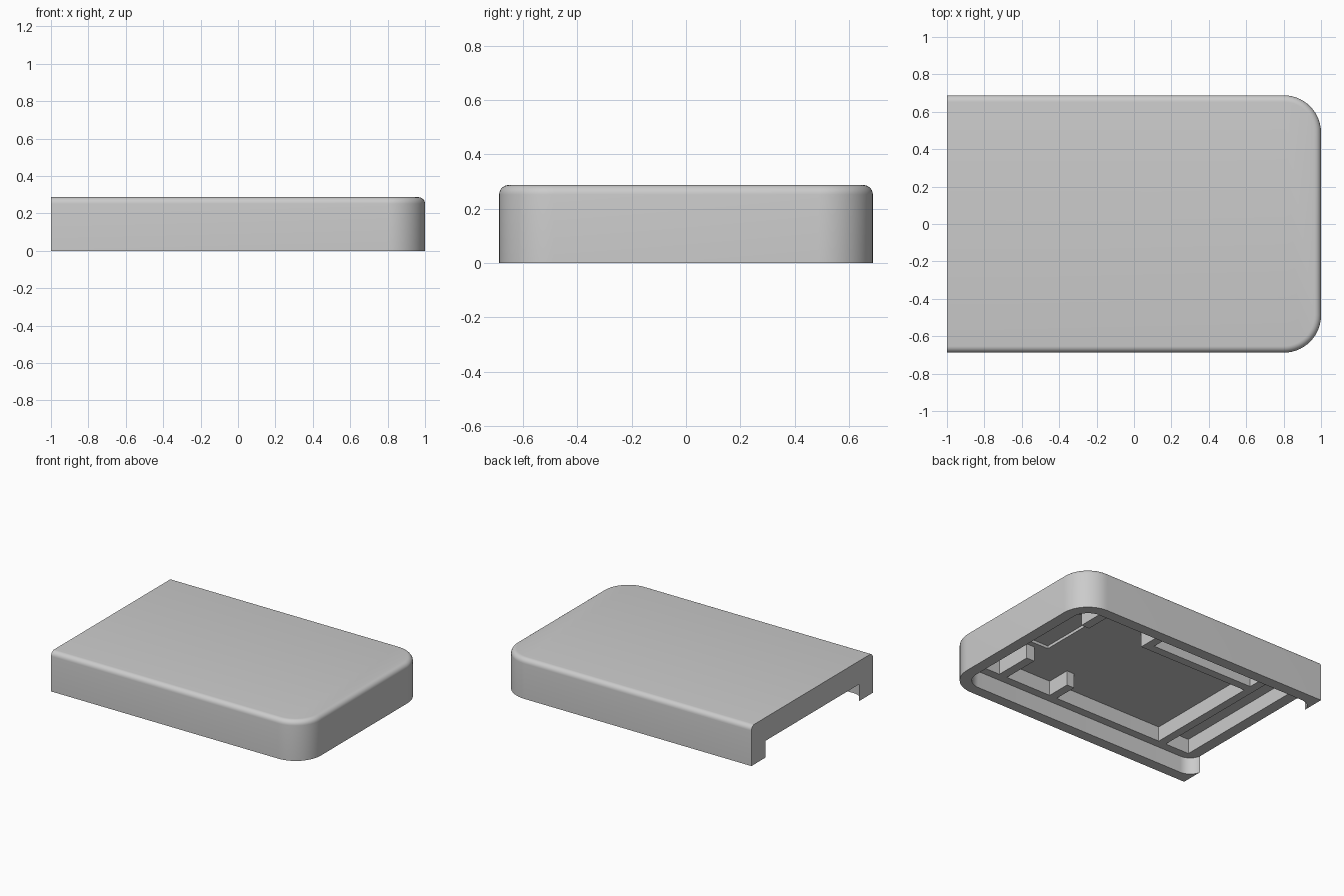
import bpy
import bmesh
from math import cos, sin, pi, radians

cube = bpy.data.objects.get("Cube")
if cube:
    bpy.data.objects.remove(cube)

HALF_WIDTH, HEIGHT = 0.688, 0.287
LEDGE, CEILING = 0.12, 0.225      # undersides of the ribs and of the roof

grey = bpy.data.materials.new("plain grey")
grey.use_nodes = True
grey.diffuse_color = (0.6, 0.6, 0.6, 1)
grey.node_tree.nodes["Principled BSDF"].inputs["Base Color"].default_value = (0.6, 0.6, 0.6, 1)


def outline(x0, x1, y0, y1, r_left, r_right, steps=14):
    """Counter-clockwise rectangle with separate left and right corner radii."""
    corners = [(x1, y1, -1, -1, r_right), (x0, y1, 1, -1, r_left),
               (x0, y0, 1, 1, r_left), (x1, y0, -1, 1, r_right)]
    points = []
    for i, (x, y, sx, sy, r) in enumerate(corners):
        if r == 0:
            points.append((x, y))
            continue
        for k in range(steps + 1):
            a = (i + k / steps) * pi / 2
            points.append((x + sx * r + r * cos(a), y + sy * r + r * sin(a)))
    return points


def prism(name, points, z0, z1, top_round=0):
    bm = bmesh.new()
    base = bm.faces.new([bm.verts.new((x, y, z0)) for x, y in points])
    top = bmesh.ops.extrude_face_region(bm, geom=[base])
    verts = [v for v in top["geom"] if isinstance(v, bmesh.types.BMVert)]
    bmesh.ops.translate(bm, vec=(0, 0, z1 - z0), verts=verts)
    bmesh.ops.recalc_face_normals(bm, faces=bm.faces)
    if top_round:
        # Round the upper rim, leaving the cut-off end square
        rim = [e for e in bm.edges if all(v.co.z > z1 - 1e-4 for v in e.verts)
               and any(v.co.x > -0.99 for v in e.verts)]
        bmesh.ops.bevel(bm, geom=rim, offset=top_round, segments=6,
                        profile=0.5, affect='EDGES')
    mesh = bpy.data.meshes.new(name)
    bm.to_mesh(mesh)
    bm.free()
    obj = bpy.data.objects.new(name, mesh)
    bpy.context.collection.objects.link(obj)
    mesh.materials.append(grey)
    return obj


def activate(obj):
    bpy.ops.object.select_all(action='DESELECT')
    obj.select_set(True)
    bpy.context.view_layer.objects.active = obj


def cut(obj, cutter):
    cutter.hide_render = True
    mod = obj.modifiers.new("cut", 'BOOLEAN')
    mod.operation = 'DIFFERENCE'
    mod.solver = 'EXACT'
    mod.object = cutter
    activate(obj)
    bpy.ops.object.modifier_apply(modifier=mod.name)
    bpy.data.objects.remove(cutter)


# Outer shell
shell = prism("shell", outline(-1, 1, -HALF_WIDTH, HALF_WIDTH, 0, 0.2), 0, HEIGHT, 0.035)

# Shallow lip pocket, open at the cut-off end
cut(shell, prism("lip_pocket", outline(-1.002, 0.92, -0.61, 0.61, 0.1, 0.12), -0.1, LEDGE))

# Deep cavity and the shallow recess in its ceiling
cut(shell, prism("cavity", outline(-0.92, 0.85, -0.55, 0.55, 0, 0.06), 0.05, CEILING))
cut(shell, prism("ceiling_recess", outline(0.53, 0.67, -0.235, 0.235, 0, 0), 0.2, CEILING + 0.02))
activate(shell)
bpy.ops.object.shade_smooth_by_angle(angle=radians(35))

# Ribs hanging from the ceiling: x range, y range
ribs = {
    "end_rib": (-0.73, -0.67, -0.56, 0.56),
    "long_rib": (-0.68, 0.2, 0.31, 0.37),
    "long_rib_return": (0.14, 0.2, 0.36, 0.56),
    "stub_rib": (0.19, 0.25, -0.56, -0.375),
    "right_corner_rib": (0.61, 0.674, -0.56, -0.275),
    "left_corner_rib": (0.61, 0.674, 0.275, 0.56),
}
for name, (x0, x1, y0, y1) in ribs.items():
    prism(name, outline(x0, x1, y0, y1, 0, 0), LEDGE, CEILING + 0.025)
